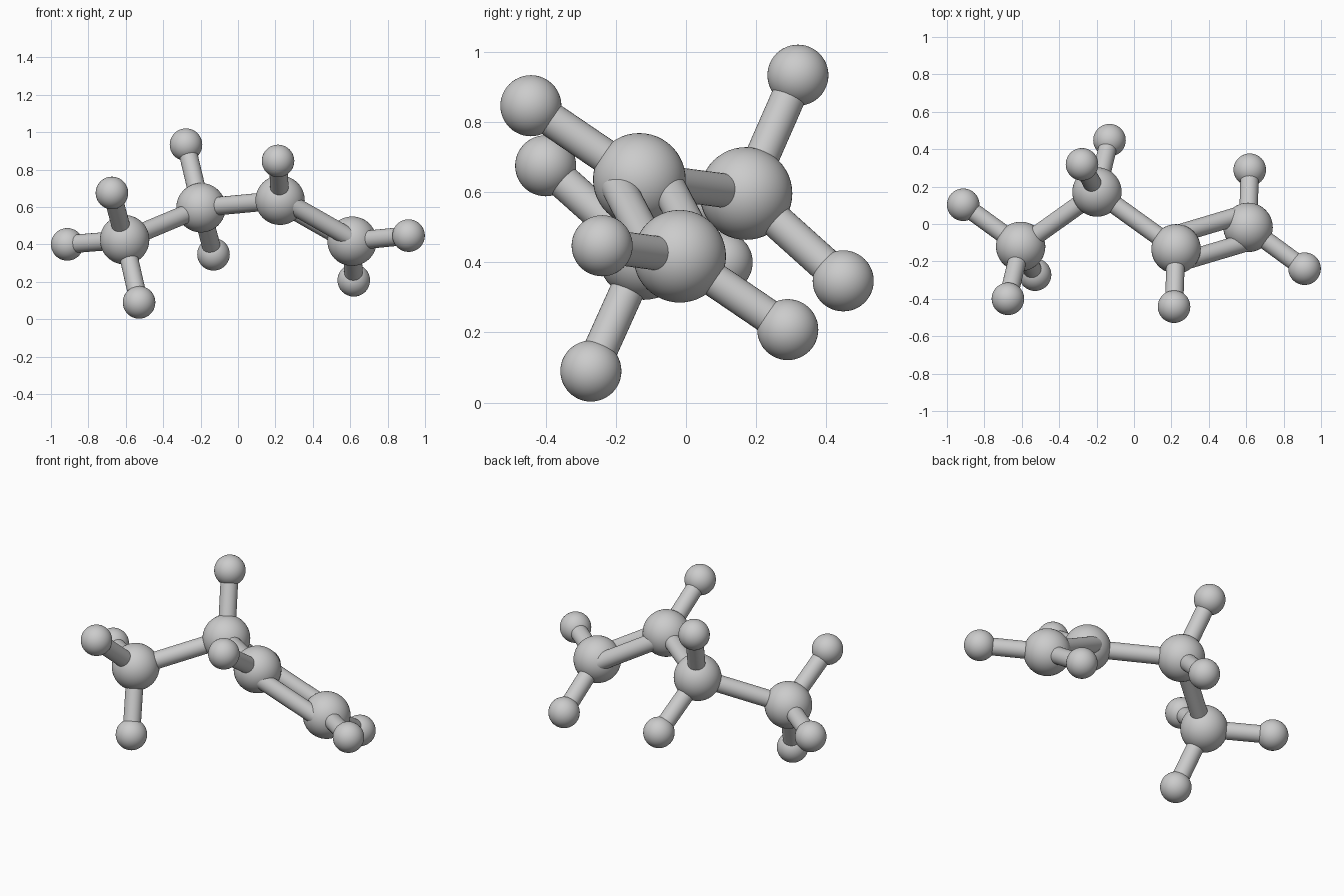
import bpy
from mathutils import Vector

if "Cube" in bpy.data.objects:
    bpy.data.objects.remove(bpy.data.objects["Cube"])

LARGE_R, SMALL_R, ROD_R = 0.132, 0.087, 0.049

# Large balls along the chain
large = [Vector(p) for p in [(-0.606, -0.12, 0.425), (-0.198, 0.171, 0.596),
                             (0.225, -0.133, 0.636), (0.61, -0.018, 0.417)]]
# Small balls: (parent ball index, position)
small = [(0, (-0.913, 0.103, 0.400)), (0, (-0.674, -0.400, 0.675)),
         (0, (-0.529, -0.271, 0.090)), (1, (-0.278, 0.319, 0.933)),
         (1, (-0.131, 0.448, 0.347)), (2, (0.214, -0.442, 0.846)),
         (3, (0.912, -0.239, 0.447)), (3, (0.619, 0.290, 0.208))]


def smooth(obj, name):
    obj.name = name
    bpy.ops.object.shade_smooth_by_angle()


def ball(name, pos, radius):
    bpy.ops.mesh.primitive_uv_sphere_add(segments=48, ring_count=24,
                                         radius=radius, location=pos)
    smooth(bpy.context.object, name)


def rod(name, a, b):
    d = b - a
    bpy.ops.mesh.primitive_cylinder_add(vertices=32, radius=ROD_R, depth=d.length,
                                        location=(a + b) / 2,
                                        rotation=d.to_track_quat('Z', 'Y').to_euler())
    smooth(bpy.context.object, name)


for i, p in enumerate(large):
    ball(f"large_ball_{i + 1}", p, LARGE_R)

for i, (parent, p) in enumerate(small):
    p = Vector(p)
    ball(f"small_ball_{i + 1}", p, SMALL_R)
    rod(f"short_rod_{i + 1}", large[parent], p)

# Single chain rods
for i in range(2):
    rod(f"chain_rod_{i + 1}", large[i], large[i + 1])

# Pair of side-by-side rods joining the last two large balls
side = (large[3] - large[2]).cross(Vector((0, 0, 1))).normalized() * 0.074
for label, s in (("front", 1), ("back", -1)):
    rod(f"double_rod_{label}", large[2] + side * s, large[3] + side * s)
